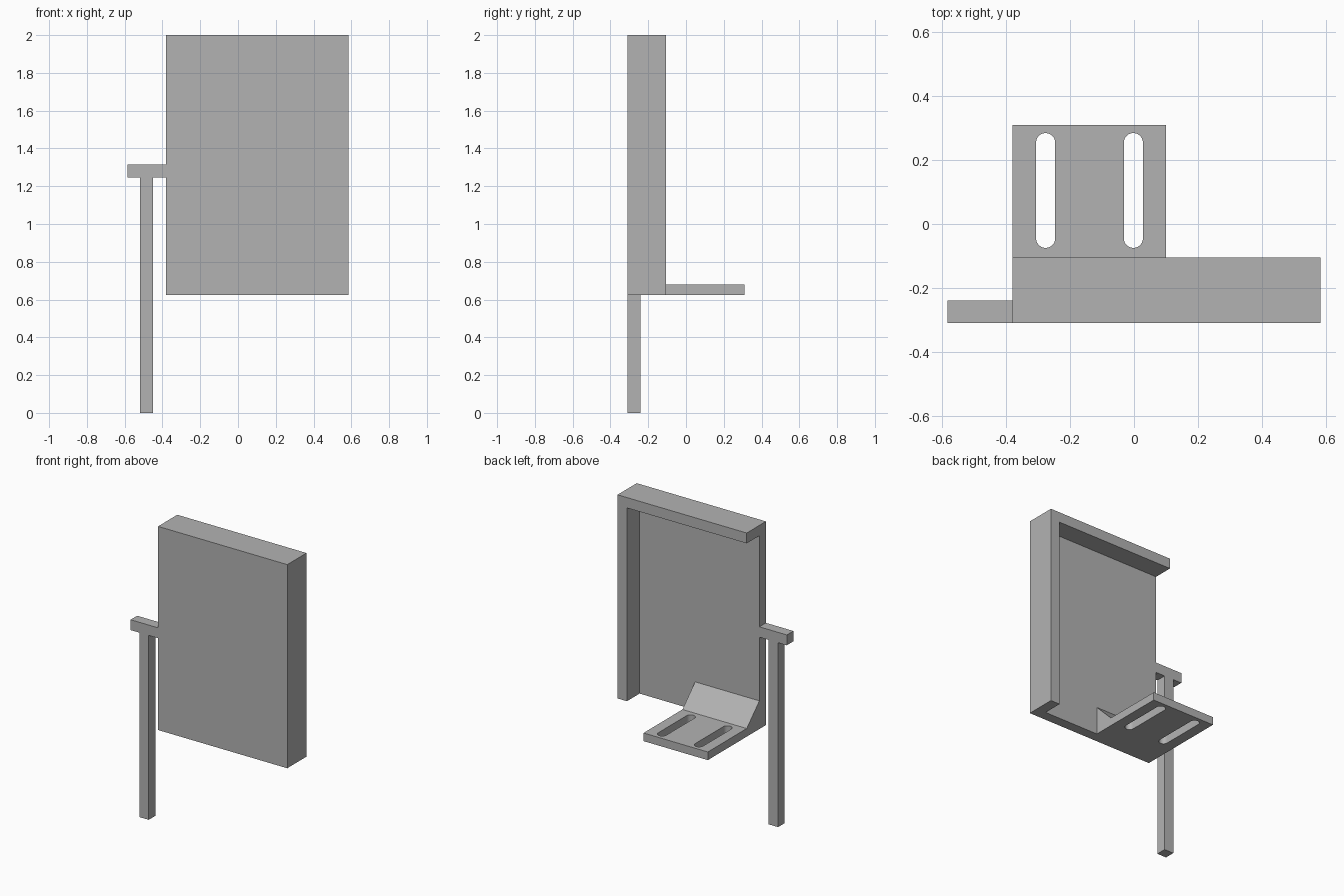
import bpy, bmesh
from math import pi, sin, cos, radians
from mathutils import Vector

cube = bpy.data.objects.get("Cube")
if cube:
    bpy.data.objects.remove(cube, do_unlink=True)

grey = bpy.data.materials.new("plain grey")
grey.use_nodes = True
colour = (0.45, 0.45, 0.45, 1)
grey.diffuse_color = colour
grey.node_tree.nodes["Principled BSDF"].inputs["Base Color"].default_value = colour

# Main limits of the bracket
T = 0.07                      # sheet thickness
LEFT, RIGHT = 0.585, -0.38    # panel sides
FRONT, RIM = -0.31, -0.105    # panel front and rim depth
BACK = FRONT + T
BOTTOM, TOP = 0.625, 2.0
SHELF_TOP, SHELF_BACK, SHELF_LEFT = 0.68, 0.31, 0.10


def prism(name, profile, axis, start, end):
    """Extrude a flat profile along x, y or z."""
    def place(a, b, c):
        return {"x": (c, a, b), "y": (a, c, b), "z": (a, b, c)}[axis]
    bm = bmesh.new()
    face = bm.faces.new([bm.verts.new(place(a, b, start)) for a, b in profile])
    moved = bmesh.ops.extrude_face_region(bm, geom=[face])["geom"]
    verts = [g for g in moved if isinstance(g, bmesh.types.BMVert)]
    bmesh.ops.translate(bm, verts=verts, vec=Vector(place(0, 0, end - start)))
    bmesh.ops.recalc_face_normals(bm, faces=bm.faces)
    mesh = bpy.data.meshes.new(name)
    bm.to_mesh(mesh)
    bm.free()
    mesh.materials.append(grey)
    obj = bpy.data.objects.new(name, mesh)
    bpy.context.collection.objects.link(obj)
    return obj


def slot_outline(x, y0, y1, r, steps=12):
    """Round-ended slot running along y."""
    ends = ((y1 - r, 0), (y0 + r, pi))
    return [(x + r * cos(a + pi * i / steps), y + r * sin(a + pi * i / steps))
            for y, a in ends for i in range(steps + 1)]


# Front panel
prism("front_panel", [(RIGHT, BOTTOM), (LEFT, BOTTOM), (LEFT, TOP), (RIGHT, TOP)],
      "y", FRONT, BACK)

# Rim along the top and the left side
prism("rim", [(RIGHT, TOP), (LEFT, TOP), (LEFT, BOTTOM), (LEFT - T, BOTTOM),
              (LEFT - T, TOP - T), (RIGHT, TOP - T)], "y", BACK, RIM)

# Mounting shelf with a sloped brace against the panel
shelf = prism("mounting_shelf", [(BACK, BOTTOM), (SHELF_BACK, BOTTOM), (SHELF_BACK, SHELF_TOP),
                                 (RIM, SHELF_TOP), (BACK, SHELF_TOP + RIM - BACK)],
              "x", RIGHT, SHELF_LEFT)

# Two adjustment slots through the shelf
for x in (-0.277, -0.002):
    cutter = prism("slot_cutter", slot_outline(x, -0.075, 0.285, 0.03),
                   "z", BOTTOM - T, SHELF_TOP + T)
    cutter.hide_render = True
    cut = shelf.modifiers.new("slot", "BOOLEAN")
    cut.operation, cut.solver, cut.object = "DIFFERENCE", "EXACT", cutter
    bpy.ops.object.select_all(action="DESELECT")
    shelf.select_set(True)
    bpy.context.view_layer.objects.active = shelf
    bpy.ops.object.modifier_apply(modifier=cut.name)
    bpy.data.objects.remove(cutter, do_unlink=True)
bpy.ops.object.shade_smooth_by_angle(angle=radians(30))

# Side arm with the hanging post
ARM_LOW, ARM_HIGH, ARM_END = 1.245, 1.315, -0.585
POST_IN, POST_OUT = -0.45, -0.52
prism("arm_and_post", [(RIGHT, ARM_HIGH), (ARM_END, ARM_HIGH), (ARM_END, ARM_LOW),
                       (POST_OUT, ARM_LOW), (POST_OUT, 0), (POST_IN, 0),
                       (POST_IN, ARM_LOW), (RIGHT, ARM_LOW)], "y", FRONT, BACK)
